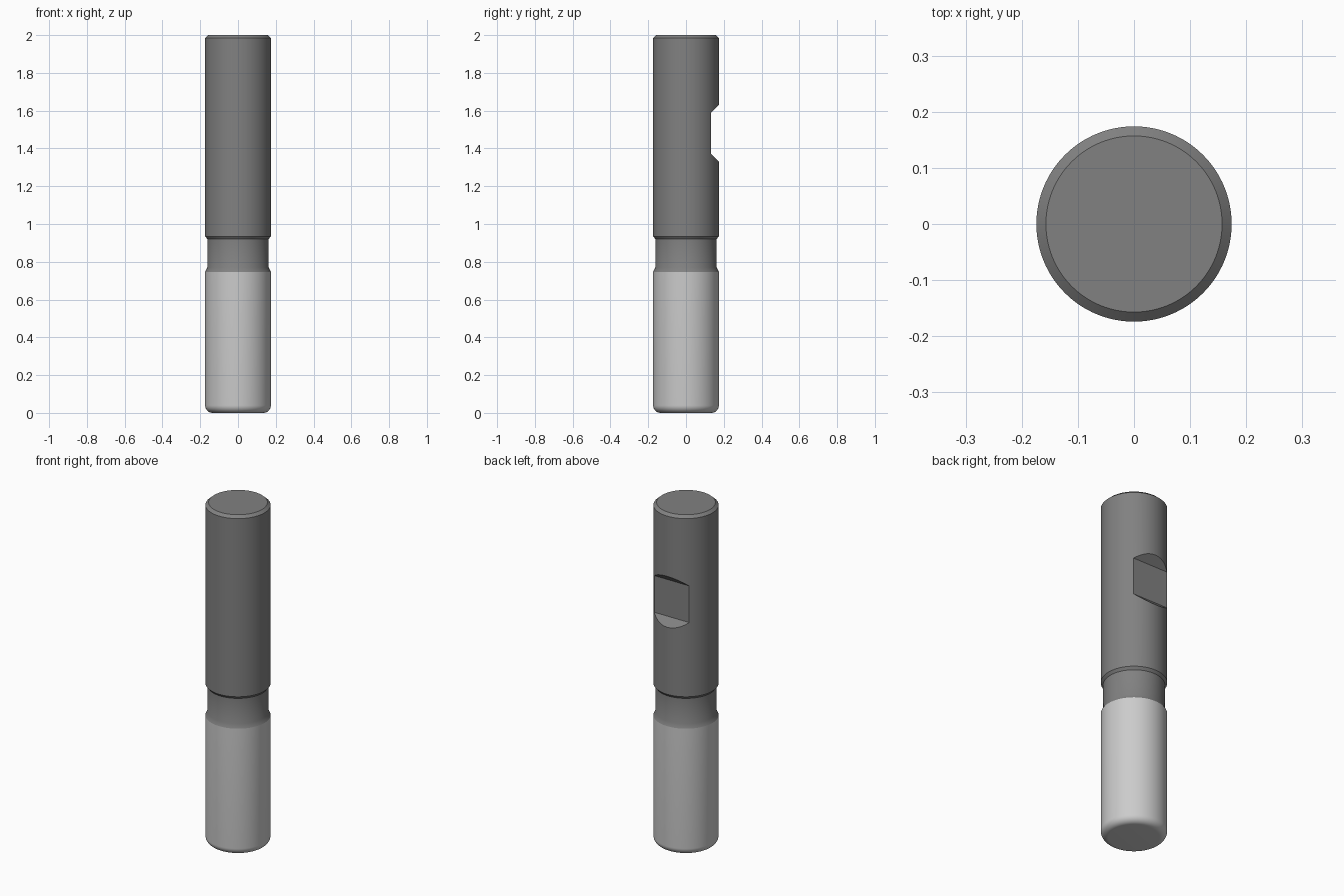
import bpy, bmesh, math

if "Cube" in bpy.data.objects:
    bpy.data.objects.remove(bpy.data.objects["Cube"])

SEGMENTS = 128
R = 0.174


def material(name, value):
    mat = bpy.data.materials.new(name)
    mat.diffuse_color = (value, value, value, 1)
    mat.use_nodes = True
    mat.node_tree.nodes["Principled BSDF"].inputs["Base Color"].default_value = mat.diffuse_color
    return mat


def add_object(name, bm, mat=None):
    bmesh.ops.recalc_face_normals(bm, faces=bm.faces)
    mesh = bpy.data.meshes.new(name)
    bm.to_mesh(mesh)
    bm.free()
    obj = bpy.data.objects.new(name, mesh)
    bpy.context.collection.objects.link(obj)
    if mat:
        mesh.materials.append(mat)
    return obj


def lathe(name, profile, mat):
    """Closed solid of revolution about z from (radius, z) points, bottom to top."""
    bm = bmesh.new()
    rings = []
    for r, z in profile:
        rings.append([bm.verts.new((r * math.cos(a), r * math.sin(a), z))
                      for a in (2 * math.pi * i / SEGMENTS for i in range(SEGMENTS))])
    for low, high in zip(rings, rings[1:]):
        for i in range(SEGMENTS):
            j = (i + 1) % SEGMENTS
            bm.faces.new((low[i], low[j], high[j], high[i]))
    bm.faces.new(rings[0])
    bm.faces.new(rings[-1])
    return add_object(name, bm, mat)


def activate(obj):
    bpy.ops.object.select_all(action='DESELECT')
    obj.select_set(True)
    bpy.context.view_layer.objects.active = obj


def smooth(obj):
    activate(obj)
    bpy.ops.object.shade_smooth_by_angle(angle=math.radians(30))


# Cutting end with rounded bottom corner
fillet = 0.04
corner = [(R - fillet + fillet * math.sin(a), fillet - fillet * math.cos(a))
          for a in (math.pi / 2 * i / 10 for i in range(11))]
cutting_end = lathe("cutting_end", corner + [(R, 0.747)], material("light_grey", 0.62))
smooth(cutting_end)

# Shank with relieved neck and chamfered top
shank = lathe("shank", [(R, 0.747), (0.162, 0.77), (0.162, 0.92), (R, 0.935),
                        (R, 1.985), (0.157, 2.0)], material("dark_grey", 0.22))

# Clamping flat: notch with 45 degree ends on the back
bm = bmesh.new()
notch = [(0.132, 1.372), (0.232, 1.272), (0.232, 1.688), (0.132, 1.588)]
face = bm.faces.new([bm.verts.new((-0.3, y, z)) for y, z in notch])
ext = bmesh.ops.extrude_face_region(bm, geom=[face])
bmesh.ops.translate(bm, vec=(0.6, 0, 0),
                    verts=[v for v in ext["geom"] if isinstance(v, bmesh.types.BMVert)])
cutter = add_object("flat_cutter", bm)
cutter.hide_render = True

mod = shank.modifiers.new("clamping_flat", 'BOOLEAN')
mod.operation = 'DIFFERENCE'
mod.solver = 'EXACT'
mod.object = cutter
activate(shank)
bpy.ops.object.modifier_apply(modifier=mod.name)
bpy.data.objects.remove(cutter)
smooth(shank)
